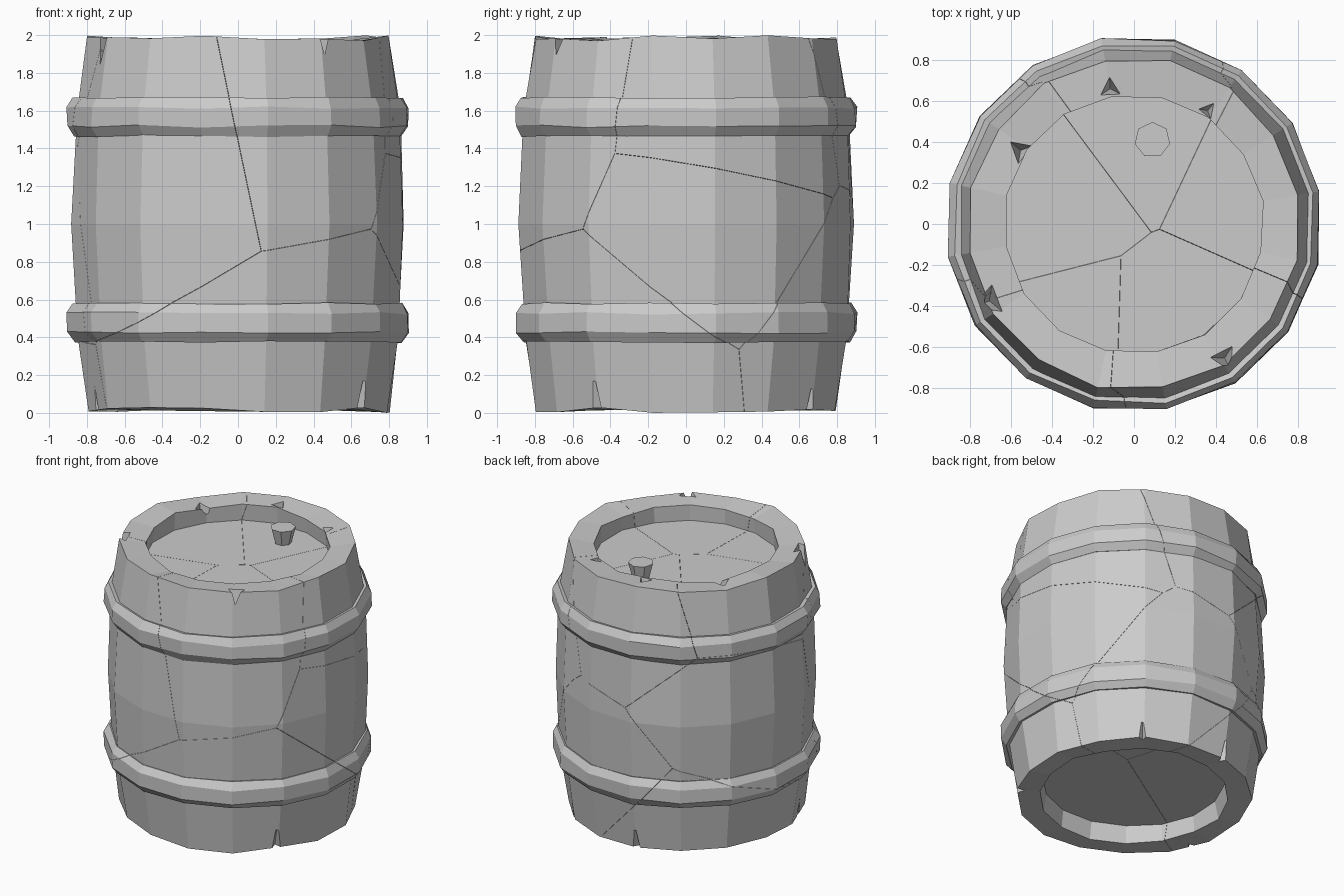
import bpy, bmesh, math, random
from mathutils import Vector, Matrix

if "Cube" in bpy.data.objects:
    bpy.data.objects.remove(bpy.data.objects["Cube"])

random.seed(4)
SIDES, TURN = 16, math.radians(10)


def to_object(bm, name):
    bmesh.ops.recalc_face_normals(bm, faces=bm.faces[:])
    mesh = bpy.data.meshes.new(name)
    bm.to_mesh(mesh)
    bm.free()
    obj = bpy.data.objects.new(name, mesh)
    bpy.context.collection.objects.link(obj)
    return obj


def lathe(profile, closed, rough):
    """Revolve (radius, z, z_jitter) points into a hand-hewn polygonal ring."""
    bm = bmesh.new()
    rings = []
    for r, z, dz in profile:
        ring = []
        for i in range(SIDES):
            a = TURN + i * math.tau / SIDES
            rr = r + random.uniform(-rough, rough)
            ring.append(bm.verts.new((rr * math.cos(a), rr * math.sin(a), z + dz * random.random())))
        rings.append(ring)
    pairs = list(zip(rings, rings[1:] + rings[:1]))
    for lo, hi in pairs if closed else pairs[:-1]:
        for i in range(SIDES):
            j = (i + 1) % SIDES
            bm.faces.new((lo[i], lo[j], hi[j], hi[i]))
    if not closed:
        bm.faces.new(rings[0][::-1])
        bm.faces.new(rings[-1])
    return bm


# Seed points of the broken pieces: five upper, five lower
SEEDS = [Vector(p) for p in (
    (-.23, -.57, 1.4), (.245, -.585, 1.5), (.58, .175, 1.4), (-.185, .535, 1.65), (-.46, .33, 1.75),
    (.4, -.45, .35), (.61, .13, 1.13), (.15, .78, .5), (-.3, .65, .1), (-.6, .45, 1.15))]


def fracture(mesh, name):
    """Split a closed mesh into cells along hairline cracks."""
    for n, seed in enumerate(SEEDS):
        bm = bmesh.new()
        bm.from_mesh(mesh)
        for other in SEEDS:
            if other is seed or not bm.faces:
                continue
            normal = (other - seed).normalized()
            bmesh.ops.bisect_plane(bm, geom=bm.verts[:] + bm.edges[:] + bm.faces[:], dist=1e-5,
                                   plane_co=(seed + other) / 2 - normal * .0008,
                                   plane_no=normal, clear_outer=True)
            bmesh.ops.holes_fill(bm, edges=[e for e in bm.edges if e.is_boundary], sides=0)
        if bm.faces:
            to_object(bm, f"{name}_shard_{n + 1}")
        else:
            bm.free()


# Barrel body with recessed lid and base
body = to_object(lathe([
    (.63, .14, 0), (.65, .005, .02), (.81, 0, .03), (.865, .4, 0), (.897, 1, 0),
    (.868, 1.6, 0), (.812, 2, -.035), (.635, 1.985, -.03), (.642, 1.85, 0)], False, .007), "barrel_body")

# Chips knocked out of the rims: angle, radius, end, size
CHIPS = [(208, .80, 2, .10), (-56, .79, 2, .09), (57, .66, 2, .07), (100, .67, 2, .075),
         (147, .66, 2, .09), (-36, .82, 0, .09), (54, .82, 0, .07),
         (100, .82, 0, .08), (200, .82, 0, .08)]
bm = bmesh.new()
for deg, rad, end, size in CHIPS:
    a = math.radians(deg)
    depth = size * 2.4
    up = 1 if end else -1
    m = (Matrix.Translation((rad * math.cos(a), rad * math.sin(a), end - up * (depth / 2 - .03)))
         @ Matrix.Rotation(a + .4, 4, 'Z') @ Matrix.Rotation(0 if end else math.pi, 4, 'X'))
    bmesh.ops.create_cone(bm, cap_ends=True, segments=3, radius1=.004, radius2=size, depth=depth, matrix=m)
cutter = to_object(bm, "chip_cutter")
cutter.hide_render = True
mod = body.modifiers.new("chips", 'BOOLEAN')
mod.operation, mod.object, mod.solver = 'DIFFERENCE', cutter, 'EXACT'
bpy.context.view_layer.update()
chipped = bpy.data.meshes.new_from_object(body.evaluated_get(bpy.context.evaluated_depsgraph_get()))
bpy.data.objects.remove(body)
bpy.data.objects.remove(cutter)
fracture(chipped, "barrel_body")

# Two bevelled hoops
for label, z in (("lower", .475), ("upper", 1.565)):
    hoop = lathe([(.82, z - .09, 0), (.88, z - .105, .01), (.918, z - .055, .015),
                  (.918, z + .045, .015), (.885, z + .1, .01), (.82, z + .09, 0)], True, .005)
    bmesh.ops.recalc_face_normals(hoop, faces=hoop.faces[:])
    mesh = bpy.data.meshes.new(label)
    hoop.to_mesh(mesh)
    hoop.free()
    fracture(mesh, f"{label}_hoop")

# Tapered bung in the lid
bm = bmesh.new()
bmesh.ops.create_cone(bm, cap_ends=True, segments=7, radius1=.055, radius2=.088, depth=.13,
                      matrix=Matrix.Translation((.09, .41, 1.9)))
to_object(bm, "lid_bung")
